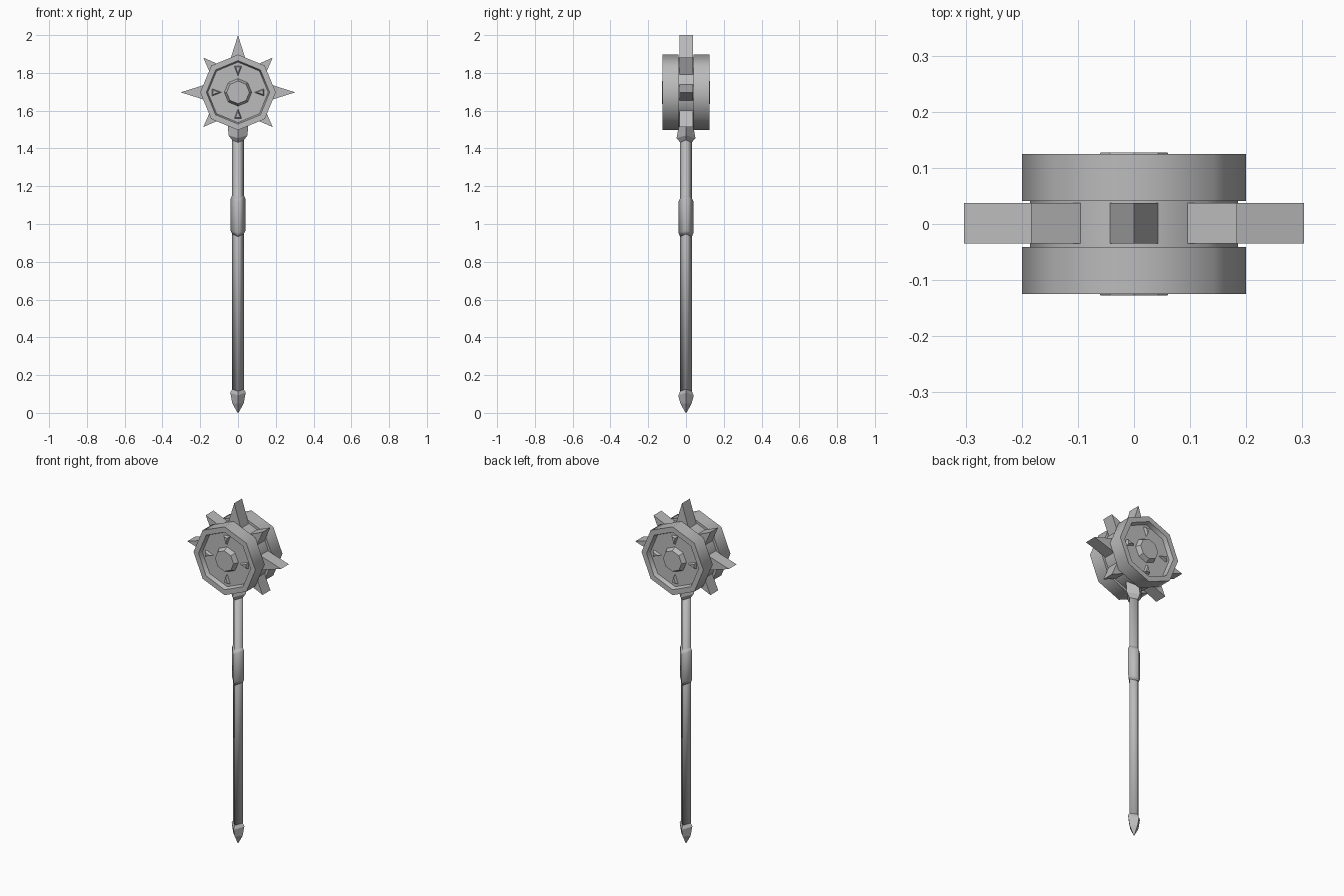
import bpy, bmesh, math
from mathutils import Vector, Matrix

old = bpy.data.objects.get("Cube")
if old:
    bpy.data.objects.remove(old, do_unlink=True)

HEAD_Z = 1.697

steel = bpy.data.materials.new("grey_steel")
steel.use_nodes = True
GREY = (0.5, 0.5, 0.5, 1)
steel.diffuse_color = GREY
bsdf = next(n for n in steel.node_tree.nodes if n.type == 'BSDF_PRINCIPLED')
bsdf.inputs["Base Color"].default_value = GREY
bsdf.inputs["Roughness"].default_value = 0.6


def finish(name, bm, z=0, smooth=0, mirror=False):
    """Turn a bmesh into a named object, optionally smoothed and mirrored front to back."""
    bmesh.ops.recalc_face_normals(bm, faces=bm.faces)
    mesh = bpy.data.meshes.new(name)
    bm.to_mesh(mesh)
    bm.free()
    mesh.materials.append(steel)
    obj = bpy.data.objects.new(name, mesh)
    bpy.context.collection.objects.link(obj)
    obj.location.z = z
    if smooth:
        bpy.ops.object.select_all(action='DESELECT')
        obj.select_set(True)
        bpy.context.view_layer.objects.active = obj
        bpy.ops.object.shade_smooth_by_angle(angle=math.radians(smooth))
    if mirror:
        mod = obj.modifiers.new("front_and_back", 'MIRROR')
        mod.use_axis = (False, True, False)
    return obj


def loft(bm, rings):
    """Bridge rings of points and cap both ends."""
    loops = [[bm.verts.new(p) for p in ring] for ring in rings]
    n = len(loops[0])
    for a, b in zip(loops, loops[1:]):
        for i in range(n):
            j = (i + 1) % n
            bm.faces.new((a[i], a[j], b[j], b[i]))
    bm.faces.new(loops[0])
    bm.faces.new(loops[-1])


def diamond(z, rx, ry=None, dip=0.0):
    """Four-cornered ring whose front and back corners dip below the side ones."""
    ry = ry or rx
    return [(rx, 0, z + dip), (0, ry, z - dip), (-rx, 0, z + dip), (0, -ry, z - dip)]


def octagon(y, r):
    return [(r * math.cos(k * math.pi / 4), y, r * math.sin(k * math.pi / 4)) for k in range(8)]


def part(name, rings, **kw):
    bm = bmesh.new()
    loft(bm, rings)
    return finish(name, bm, **kw)


# Handle
part("shaft", [diamond(0.1, 0.031), diamond(1.46, 0.031)], smooth=100)
part("grip_band", [diamond(0.94, 0.031, dip=0.007), diamond(0.96, 0.04, dip=0.007),
                   diamond(1.125, 0.04, dip=0.007), diamond(1.145, 0.031, dip=0.007)], smooth=100)
part("pommel", [diamond(0, 0.002), diamond(0.05, 0.03), diamond(0.1, 0.041, dip=0.008),
                diamond(0.122, 0.03, dip=0.005)])
part("neck_collar", [diamond(1.438, 0.031, dip=0.006), diamond(1.462, 0.05, dip=0.007),
                     diamond(1.53, 0.055, 0.036), diamond(1.57, 0.055, 0.036)])

# Head core and the two dished discs
part("head_core", [octagon(-0.045, 0.185), octagon(0.045, 0.185)], z=HEAD_Z, smooth=50)
part("head_discs", [octagon(0.041, 0.2), octagon(0.125, 0.2), octagon(0.125, 0.168),
                    octagon(0.1, 0.16)], z=HEAD_Z, smooth=50, mirror=True)
part("centre_bosses", [octagon(0.095, 0.075), octagon(0.127, 0.06)], z=HEAD_Z, mirror=True)

# Small raised triangles pointing at the boss
bm = bmesh.new()
for k in range(4):
    turn = Matrix.Rotation(k * math.pi / 2, 3, 'Y')
    base = [(-0.022, 0.095, 0.14), (0.022, 0.095, 0.14), (0, 0.095, 0.082)]
    top = [(-0.012, 0.115, 0.133), (0.012, 0.115, 0.133), (0, 0.115, 0.1)]
    loft(bm, [[turn @ Vector(p) for p in ring] for ring in (base, top)])
finish("disc_triangles", bm, z=HEAD_Z, mirror=True)

# Ring of wedge spikes, long on the axes and short on the diagonals
bm = bmesh.new()
for k in range(8):
    if k == 4:  # the handle sits here
        continue
    turn = Matrix.Rotation(k * math.pi / 4, 3, 'Y')
    tip, root = (0.26, 0.145) if k % 2 else (0.303, 0.16)
    rings = [[turn @ Vector(p) for p in ((-0.045, y, root), (0.045, y, root), (0, y, tip))]
             for y in (-0.035, 0.037)]
    loft(bm, rings)
finish("spikes", bm, z=HEAD_Z)
